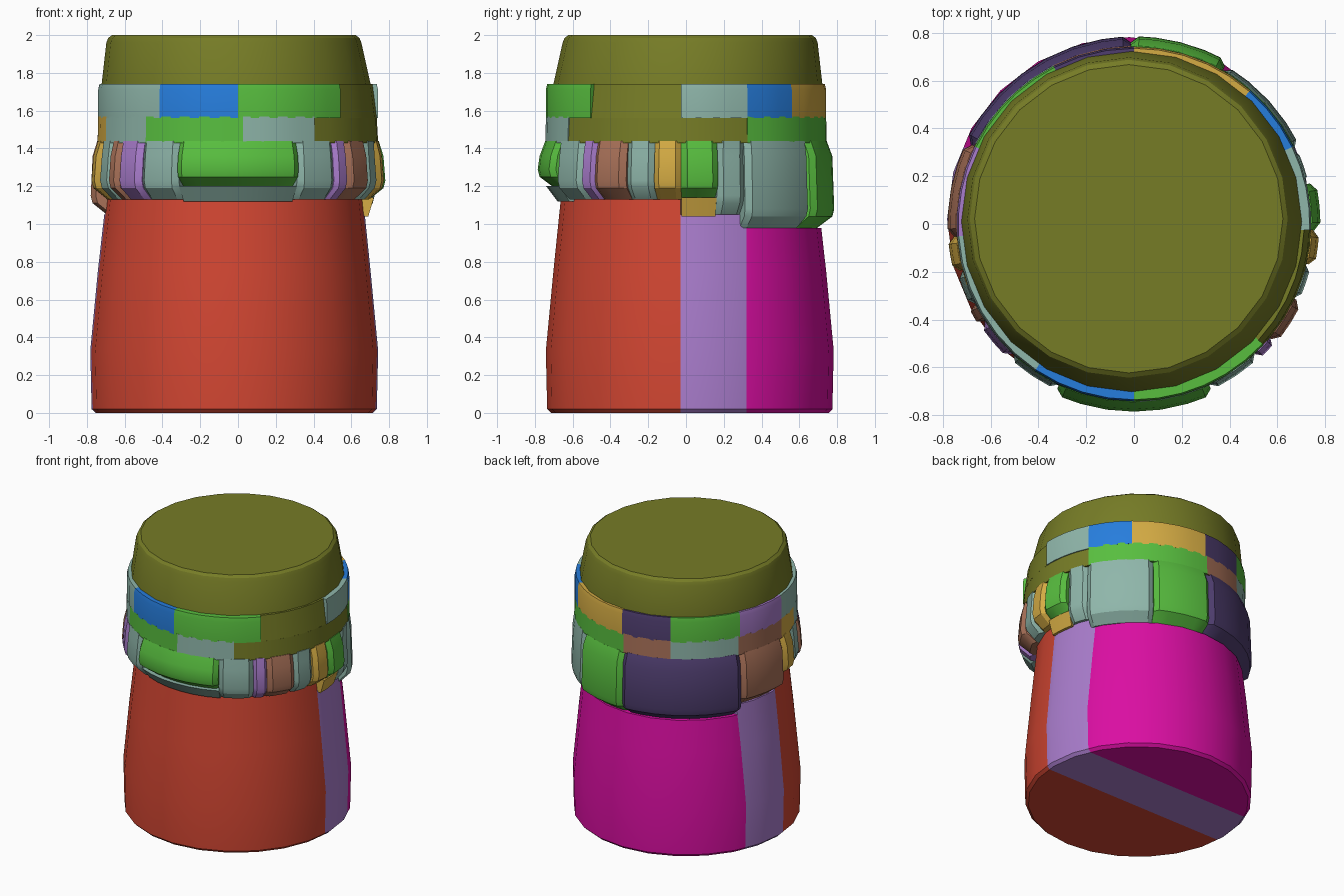
import bpy, bmesh
from math import sin, cos, radians, ceil

if "Cube" in bpy.data.objects:
    bpy.data.objects.remove(bpy.data.objects["Cube"])


def material(name, *rgb):
    lin = [((c / 255 + 0.055) / 1.055) ** 2.4 if c > 10 else c / 3295 for c in rgb]
    m = bpy.data.materials.new(name)
    m.use_nodes = True
    m.diffuse_color = (*lin, 1)
    m.node_tree.nodes["Principled BSDF"].inputs["Base Color"].default_value = (*lin, 1)
    return m


olive = material("olive", 118, 124, 38)
red = material("red", 210, 70, 50)
lavender = material("lavender", 170, 125, 205)
magenta = material("magenta", 218, 14, 162)
teal = material("grey_teal", 143, 182, 170)
green = material("green", 88, 190, 63)
blue = material("blue", 38, 125, 220)
gold = material("gold", 213, 172, 68)
purple = material("dark_purple", 78, 61, 110)
brown = material("brown", 170, 114, 89)

parts = []


def finish(name, bm, mat):
    bmesh.ops.recalc_face_normals(bm, faces=bm.faces[:])
    mesh = bpy.data.meshes.new(name)
    bm.to_mesh(mesh)
    bm.free()
    mesh.materials.append(mat)
    ob = bpy.data.objects.new(name, mesh)
    bpy.context.collection.objects.link(ob)
    parts.append(ob)


def lathe(profile, sides=24):
    """Closed solid from rings of (radius, z, shift); shift leans towards back right."""
    bm = bmesh.new()
    rings = []
    for r, z, s in profile:
        rings.append([bm.verts.new((r * cos(radians(i * 360 / sides)) - s,
                                    r * sin(radians(i * 360 / sides)) + s, z))
                      for i in range(sides)])
    for a, b in zip(rings, rings[1:]):
        for i in range(sides):
            j = (i + 1) % sides
            bm.faces.new((a[i], a[j], b[j], b[i]))
    bm.faces.new(rings[0])
    bm.faces.new(rings[-1])
    return bm


def cut(bm, co, no):
    """Remove everything on the side the normal points to, and cap the hole."""
    geom = bm.verts[:] + bm.edges[:] + bm.faces[:]
    bmesh.ops.bisect_plane(bm, geom=geom, plane_co=co, plane_no=no, clear_outer=True)
    bmesh.ops.holes_fill(bm, edges=[e for e in bm.edges if e.is_boundary], sides=0)


def tile(name, mat, a0, a1, profile, chamfer=0.0, inner=0.55):
    """Block of a ring between two angles, swept from an outer (radius, z) profile."""
    bm = bmesh.new()
    section = [(inner, profile[0][1])] + profile + [(inner, profile[-1][1])]
    n = max(2, ceil((a1 - a0) / 9))
    angles = [a0 + (a1 - a0) * i / n for i in range(n + 1)]
    if chamfer:
        edge = min(2.5, (a1 - a0) * 0.2)
        angles = [a0, a0 + edge] + angles[1:-1] + [a1 - edge, a1]
    rows = []
    for a in angles:
        drop = chamfer if a in (a0, a1) else 0
        rows.append([bm.verts.new(((r - drop) * cos(radians(a)),
                                   (r - drop) * sin(radians(a)), z)) for r, z in section])
    for p, q in zip(rows, rows[1:]):
        for i in range(len(section)):
            j = (i + 1) % len(section)
            bm.faces.new((p[i], p[j], q[j], q[i]))
    bm.faces.new(rows[0])
    bm.faces.new(rows[-1])
    finish(name, bm, mat)


# Tapered body, split into front, middle and back slabs
SPLIT_FRONT, SPLIT_BACK = -0.03, 0.32
for name, mat, y0, y1, top in (("body_front", red, None, SPLIT_FRONT, 1.13),
                               ("body_middle", lavender, SPLIT_FRONT, SPLIT_BACK, 1.05),
                               ("body_back", magenta, SPLIT_BACK, None, 0.98)):
    bm = lathe([(0.735, 0, 0.02), (0.755, 0.02, 0.02), (0.762, 0.33, 0.02),
                (0.722, 0.75, 0.02), (0.68, 1.14, 0.018)])
    cut(bm, (0, 0, top), (0, 0, 1))
    if y0 is not None:
        cut(bm, (0, y0, 0), (0, -1, 0))
    if y1 is not None:
        cut(bm, (0, y1, 0), (0, 1, 0))
    finish(name, bm, mat)

# Cap
finish("cap", lathe([(0.725, 1.44, 0), (0.712, 1.74, 0.01), (0.675, 1.96, 0.022),
                     (0.665, 1.985, 0.022), (0.645, 2.0, 0.022)]), olive)

# Upper band of tiles
for i, (mat, a0, a1) in enumerate(((teal, -2, 26), (blue, 26, 49), (gold, 49, 90),
                                   (purple, 90, 117), (green, 117, 154), (lavender, 154, 184),
                                   (teal, 184, 236), (blue, 236, 270), (green, 270, 317))):
    tile(f"upper_tile_{i + 1}", mat, a0, a1, [(0.742, 1.56), (0.742, 1.71), (0.735, 1.74)])

# Middle band of tiles
for i, (mat, a0, a1) in enumerate(((green, 26, 91), (brown, 91, 117), (teal, 117, 153),
                                   (brown, 153, 184), (gold, 184, 200), (teal, 200, 229),
                                   (green, 229, 272), (teal, 272, 303))):
    tile(f"middle_tile_{i + 1}", mat, a0, a1, [(0.745, 1.43), (0.742, 1.57)])

# Plain part of the two bands
tile("plain_upper_band", olive, 317, 358, [(0.735, 1.56), (0.712, 1.74)])
tile("plain_middle_band", olive, 303, 386, [(0.742, 1.43), (0.735, 1.56)])

# Lower band of bulging stones, with their bottom heights
for i, (mat, a0, a1, z, r) in enumerate((
        (green, -2, 13, 1.13, 0.78), (teal, 13, 25, 1.05, 0.75), (teal, 25, 60, 0.98, 0.765),
        (green, 60, 91, 0.98, 0.785), (purple, 91, 154, 0.98, 0.785),
        (brown, 154, 184, 1.05, 0.78), (gold, 184, 195, 1.13, 0.78),
        (teal, 195, 207, 1.13, 0.765), (brown, 207, 213, 1.13, 0.775),
        (lavender, 213, 227, 1.13, 0.77), (teal, 227, 245, 1.13, 0.765),
        (green, 245, 295, 1.19, 0.785), (teal, 295, 313, 1.13, 0.765),
        (lavender, 313, 320, 1.13, 0.77), (brown, 320, 335, 1.13, 0.775),
        (teal, 335, 347, 1.13, 0.76), (gold, 347, 358, 1.13, 0.775))):
    tile(f"lower_stone_{i + 1}", mat, a0, a1,
         [(0.695, z), (r - 0.01, z + 0.06), (r, z + 0.1), (r - 0.01, 1.36), (0.745, 1.44)],
         chamfer=0.025)

# Sills under the stones
tile("front_sill", teal, 245, 295, [(0.68, 1.12), (0.74, 1.2)])
tile("side_sill", gold, -2, 13, [(0.69, 1.04), (0.72, 1.14)])

# Smooth shading with sharp edges kept
bpy.ops.object.select_all(action='DESELECT')
for ob in parts:
    ob.select_set(True)
bpy.context.view_layer.objects.active = parts[0]
bpy.ops.object.shade_smooth_by_angle(angle=radians(30))
